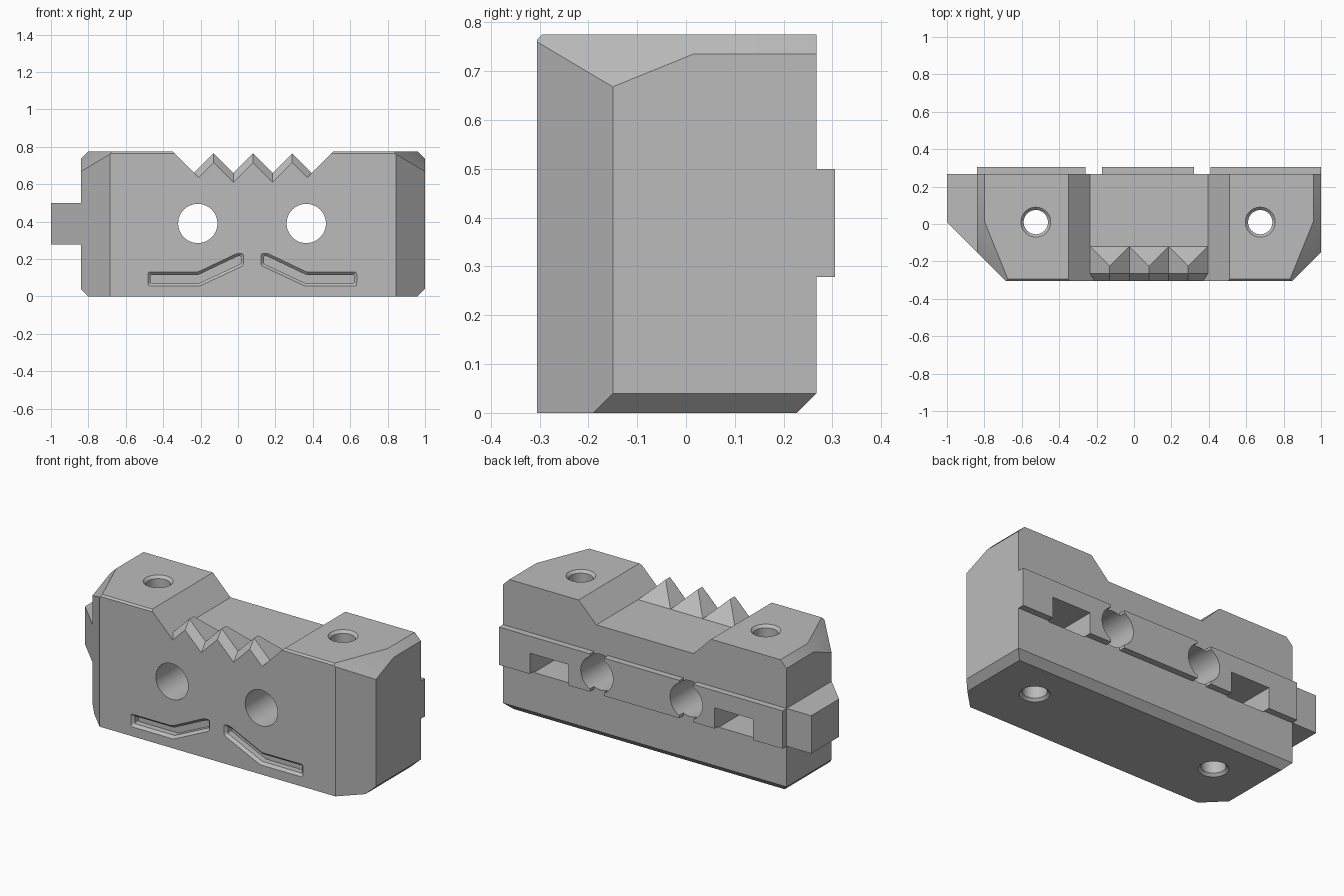
import bpy, bmesh, math
from mathutils import Vector

if "Cube" in bpy.data.objects:
    bpy.data.objects.remove(bpy.data.objects["Cube"], do_unlink=True)

MID = 0.08                     # symmetry plane of the block
HALF = 0.92
FRONT, BACK, TOP = -0.305, 0.267, 0.775
FLOOR = 0.66                   # floor of the top notch

steel = bpy.data.materials.new("plain_grey")
steel.use_nodes = True
steel.diffuse_color = (0.5, 0.5, 0.5, 1)
steel.node_tree.nodes["Principled BSDF"].inputs["Base Color"].default_value = (0.5, 0.5, 0.5, 1)


def finish(name, bm):
    bmesh.ops.recalc_face_normals(bm, faces=bm.faces[:])
    mesh = bpy.data.meshes.new(name)
    bm.to_mesh(mesh)
    bm.free()
    mesh.materials.append(steel)
    obj = bpy.data.objects.new(name, mesh)
    bpy.context.collection.objects.link(obj)
    return obj


def loft_bm(rings):
    """Closed solid through rings of equal point count."""
    bm = bmesh.new()
    loops = [[bm.verts.new(p) for p in ring] for ring in rings]
    for a, b in zip(loops, loops[1:]):
        for i in range(len(a)):
            j = (i + 1) % len(a)
            bm.faces.new((a[i], a[j], b[j], b[i]))
    bm.faces.new(loops[0][::-1])
    bm.faces.new(loops[-1])
    bmesh.ops.recalc_face_normals(bm, faces=bm.faces[:])
    return bm


def loft(name, rings):
    return finish(name, loft_bm(rings))


def plan(points, z):
    return [(x, y, z) for x, y in points]


def elevation(points, y):
    return [(x, y, z) for x, z in points]


def box(name, x0, x1, y0, y1, z0, z1):
    pts = [(x0, y0), (x1, y0), (x1, y1), (x0, y1)]
    return loft(name, [plan(pts, z0), plan(pts, z1)])


def circle(x, y, r, n=48):
    return [(x + r * math.cos(2 * math.pi * i / n), y + r * math.sin(2 * math.pi * i / n))
            for i in range(n)]


def slice_off(bm, point, normal):
    cut = bmesh.ops.bisect_plane(bm, geom=bm.verts[:] + bm.edges[:] + bm.faces[:],
                                 dist=1e-5, plane_co=point, plane_no=normal, clear_outer=True)
    edges = [e for e in cut["geom_cut"] if isinstance(e, bmesh.types.BMEdge) and e.is_boundary]
    if edges:
        bmesh.ops.contextual_create(bm, geom=edges)


def combine(target, tool, operation):
    mod = target.modifiers.new("join", "BOOLEAN")
    mod.operation, mod.solver, mod.object = operation, "EXACT", tool
    bpy.ops.object.select_all(action="DESELECT")
    target.select_set(True)
    bpy.context.view_layer.objects.active = target
    bpy.ops.object.modifier_apply(modifier=mod.name)
    bpy.data.objects.remove(tool, do_unlink=True)


def offset(points, d):
    """Mitred inward offset of a counter-clockwise outline."""
    pts = [Vector(p) for p in points]
    result = []
    for i, p in enumerate(pts):
        e1 = (p - pts[i - 1]).normalized()
        e2 = (pts[(i + 1) % len(pts)] - p).normalized()
        n1, n2 = Vector((-e1.y, e1.x)), Vector((-e2.y, e2.x))
        result.append(p + (n1 + n2) * d / (1 + n1.dot(n2)))
    return result


def fillet(points, r, steps=4):
    pts = [Vector(p) for p in points]
    result = []
    for i, p in enumerate(pts):
        a = p + (pts[i - 1] - p).normalized() * r
        b = p + (pts[(i + 1) % len(pts)] - p).normalized() * r
        for k in range(steps + 1):
            t = k / steps
            result.append(a * (1 - t) ** 2 + p * 2 * t * (1 - t) + b * t ** 2)
    return result


# Main block with chamfered edges
side = [(HALF, BACK), (HALF, -0.15), (HALF - 0.155, FRONT)]
outline = [(MID + x, y) for x, y in side] + [(MID - x, y) for x, y in side[::-1]]
bm = loft_bm([plan(outline, 0), plan(outline, TOP)])
for s in (-1, 1):
    end = MID + s * HALF
    slice_off(bm, (end, 0, 0.04), (s, 0, -1))
    slice_off(bm, (end, 0, TOP - 0.04), (s, 0, 1))
    slice_off(bm, (end, 0.015, TOP - 0.04), (s, -0.406, 1))
slice_off(bm, (0, BACK, 0.04), (0, 1, -1))
slice_off(bm, (0, FRONT, TOP - 0.01), (0, -1, 1))
jaw = finish("vise_jaw", bm)

# Notch in the top
notch = [(MID - 0.315, FLOOR), (MID + 0.315, FLOOR), (MID + 0.555, 0.9), (MID - 0.555, 0.9)]
combine(jaw, loft("notch", [elevation(notch, -0.5), elevation(notch, 0.5)]), "DIFFERENCE")

# Three teeth along the front of the notch
for k in (-1, 0, 1):
    x = MID + 0.21 * k
    bm = bmesh.new()
    for p in [(x - 0.165, FRONT, 0.6), (x + 0.165, FRONT, 0.6), (x - 0.165, -0.06, 0.6),
              (x + 0.165, -0.06, 0.6), (x, FRONT, 0.765), (x, -0.225, 0.765)]:
        bm.verts.new(p)
    bmesh.ops.convex_hull(bm, input=bm.verts[:])
    bmesh.ops.dissolve_limit(bm, angle_limit=0.01, verts=bm.verts[:], edges=bm.edges[:])
    combine(jaw, finish("tooth", bm), "UNION")


# Sloped leading edge of the teeth
def zigzag(drop, y):
    w = 0.315 - drop / 2
    pts = [(MID - w, FLOOR - drop / 2)]
    for i in range(-2, 3):
        pts.append((MID + 0.105 * i, (FLOOR if i % 2 else 0.765) - drop))
    pts += [(MID + w, FLOOR - drop / 2), (MID + 0.555, 0.9), (MID - 0.555, 0.9)]
    return elevation(pts, y)


combine(jaw, loft("tooth_edge", [zigzag(-0.05, -0.225), zigzag(0.1, -0.345)]), "DIFFERENCE")

# Side key and back rail, split at the bores
key = [(-1, BACK), (-1, 0.01), (-0.84, -0.15), (-0.78, -0.15), (-0.78, BACK)]
combine(jaw, loft("side_key", [plan(key, 0.278), plan(key, 0.5)]), "UNION")
for x0, x1 in [(-0.84, -0.26), (-0.17, 0.32), (0.41, 1)]:
    combine(jaw, box("back_rail", x0, x1, 0.22, 0.305, 0.278, 0.5), "UNION")

groove = [(-0.482, 0.055), (-0.205, 0.055), (0.03, 0.165), (0.03, 0.23),
          (-0.005, 0.23), (-0.215, 0.13), (-0.482, 0.13)]
for s in (-1, 1):
    # Mounting bore from front to back
    ring = circle(MID - 0.005 + s * 0.29, 0.39, 0.105)
    combine(jaw, loft("bore", [elevation(ring, -0.5), elevation(ring, 0.5)]), "DIFFERENCE")

    # Nut pocket and countersunk screw hole
    x = MID - 0.005 + s * 0.6
    combine(jaw, box("nut_pocket", x - 0.125, x + 0.125, -0.115, 0.4, 0.272, 0.4), "DIFFERENCE")
    rings = [plan(circle(x, 0.01, r), z) for z, r in
             [(-0.01, 0.09), (0.015, 0.065), (TOP - 0.015, 0.065), (TOP + 0.01, 0.09)]]
    combine(jaw, loft("screw_hole", rings), "DIFFERENCE")

    # Bent relief groove with a chamfered lip
    rings = []
    for y, inset, r in [(FRONT - 0.01, -0.01, 0.018), (FRONT + 0.015, 0.015, 0.007),
                        (FRONT + 0.05, 0.015, 0.007)]:
        pts = fillet(offset(groove, inset), r)
        rings.append(elevation([(p.x if s < 0 else 0.153 - p.x, p.y) for p in pts], y))
    combine(jaw, loft("groove", rings), "DIFFERENCE")

bpy.ops.object.select_all(action="DESELECT")
jaw.select_set(True)
bpy.context.view_layer.objects.active = jaw
bpy.ops.object.shade_smooth_by_angle(angle=math.radians(20))
